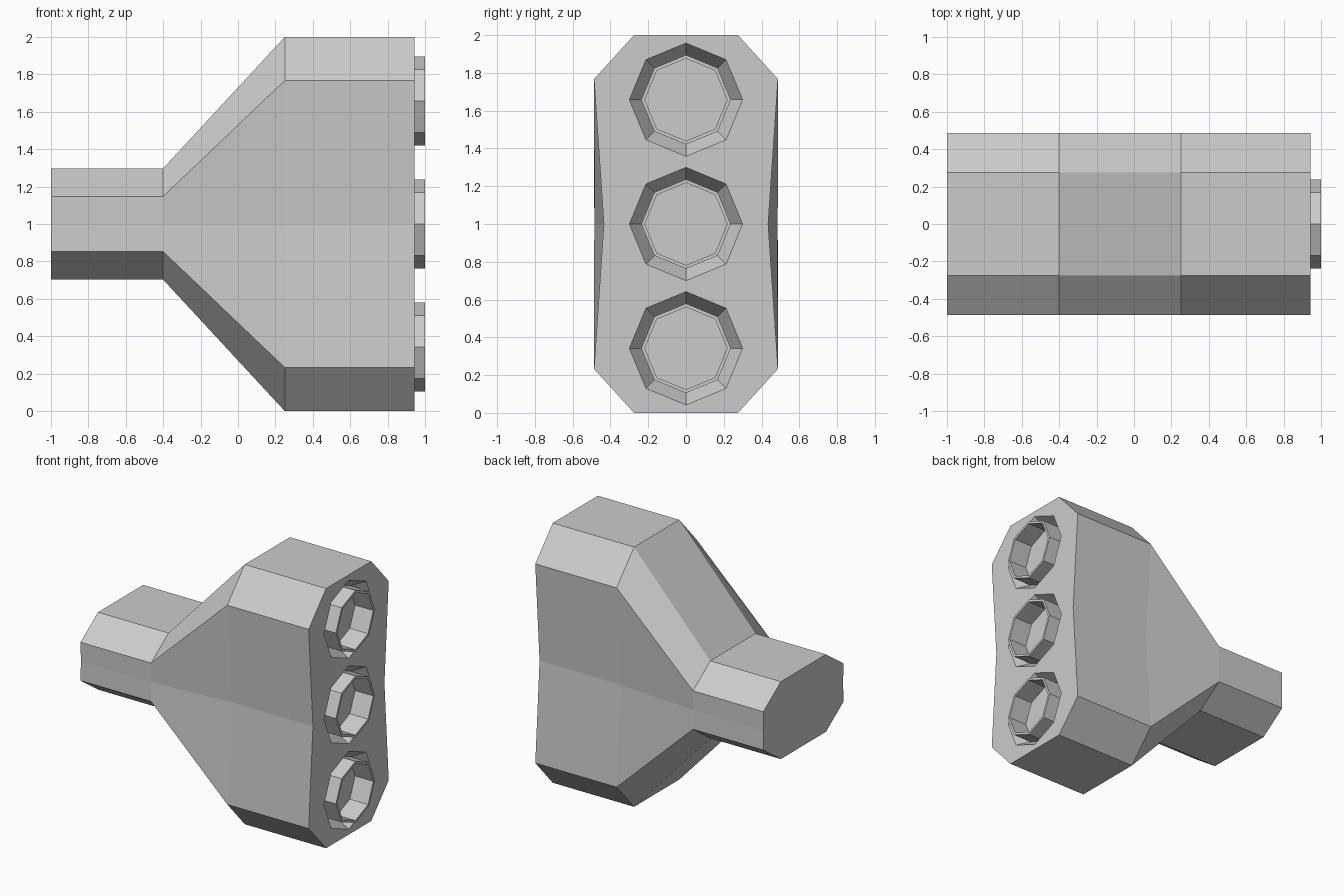
import bpy, bmesh, math
from mathutils import Vector

cube = bpy.data.objects.get("Cube")
if cube:
    bpy.data.objects.remove(cube)

grey = bpy.data.materials.new("plain grey")
grey.use_nodes = True
colour = (0.6, 0.6, 0.6, 1)
grey.diffuse_color = colour
grey.node_tree.nodes["Principled BSDF"].inputs["Base Color"].default_value = colour


def finish(name, bm):
    bmesh.ops.recalc_face_normals(bm, faces=bm.faces)
    mesh = bpy.data.meshes.new(name)
    bm.to_mesh(mesh)
    bm.free()
    mesh.materials.append(grey)
    obj = bpy.data.objects.new(name, mesh)
    bpy.context.collection.objects.link(obj)
    return obj


def loft(name, rings):
    """Skin a row of matching rings and cap both ends."""
    bm = bmesh.new()
    rows = [[bm.verts.new(p) for p in ring] for ring in rings]
    n = len(rows[0])
    for a, b in zip(rows, rows[1:]):
        for i in range(n):
            j = (i + 1) % n
            bm.faces.new((a[i], a[j], b[j], b[i]))
    bm.faces.new(rows[0])
    bm.faces.new(rows[-1])
    return finish(name, bm)


def section(x, half, shoulder, waist):
    """Chamfered outline, pinched at mid height."""
    right = [(0.275, half), (0.487, shoulder), (waist, 0),
             (0.487, -shoulder), (0.275, -half)]
    ring = right + [(-y, z) for y, z in reversed(right)]
    return [Vector((x, y, z + 1)) for y, z in ring]


def octagon(x, radius, z):
    return [Vector((x, radius * math.cos(k * math.pi / 4),
                    z + radius * math.sin(k * math.pi / 4))) for k in range(8)]


# Body: narrow neck flaring into a tall block
face_x = 0.943
body = loft("body", [
    section(-1, 0.298, 0.148, 0.484),
    section(-0.4, 0.298, 0.148, 0.484),
    section(0.25, 1, 0.767, 0.435),
    section(face_x, 1, 0.767, 0.435)])

# Three sockets: tapered recess with a raised hollow collar
floor_x = 0.84
for name, z in (("lower", 0.342), ("middle", 1.0), ("upper", 1.658)):
    cutter = loft(name + "_recess_cutter", [
        octagon(floor_x, 0.235, z), octagon(face_x, 0.3, z),
        octagon(face_x + 0.1, 0.3, z)])
    cutter.hide_render = True
    cutter.hide_viewport = True
    cut = body.modifiers.new(name + " recess", 'BOOLEAN')
    cut.operation = 'DIFFERENCE'
    cut.solver = 'EXACT'
    cut.object = cutter
    loft(name + "_collar", [
        octagon(floor_x - 0.02, 0.237, z), octagon(1, 0.237, z),
        octagon(1, 0.218, z), octagon(floor_x + 0.005, 0.218, z)])
